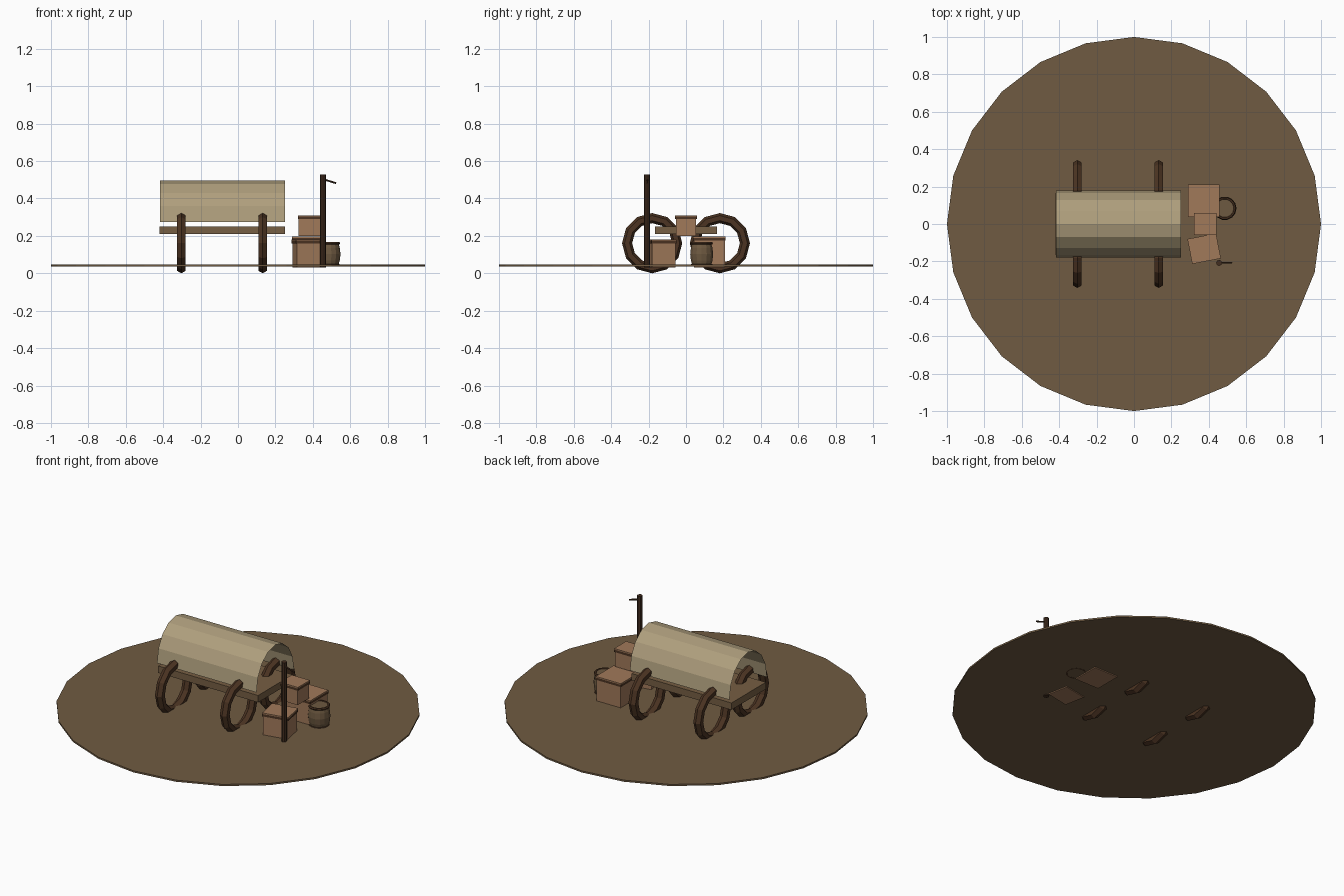
import bpy, bmesh, math
from mathutils import Vector, Matrix

if "Cube" in bpy.data.objects:
    bpy.data.objects.remove(bpy.data.objects["Cube"])


def material(name, rgb):
    m = bpy.data.materials.new(name)
    m.diffuse_color = (*rgb, 1)
    m.use_nodes = True
    m.node_tree.nodes["Principled BSDF"].inputs["Base Color"].default_value = m.diffuse_color
    return m


DIRT = material("dirt", (0.162, 0.105, 0.054))
CANVAS = material("canvas", (0.43, 0.345, 0.205))
CRATE = material("crate wood", (0.355, 0.192, 0.102))
BED = material("bed wood", (0.18, 0.112, 0.056))
BARREL = material("barrel wood", (0.155, 0.1, 0.052))
DARK = material("dark wood", (0.072, 0.034, 0.016))
POST = material("post wood", (0.055, 0.027, 0.014))


def finish(name, bm, mat):
    bmesh.ops.recalc_face_normals(bm, faces=bm.faces)
    me = bpy.data.meshes.new(name)
    bm.to_mesh(me)
    bm.free()
    me.materials.append(mat)
    ob = bpy.data.objects.new(name, me)
    bpy.context.collection.objects.link(ob)
    return ob


def box(name, centre, size, mat, turn=0):
    bm = bmesh.new()
    bmesh.ops.create_cube(bm, size=1)
    bm.transform(Matrix.Translation(centre) @ Matrix.Rotation(math.radians(turn), 4, 'Z')
                 @ Matrix.Diagonal((*size, 1)))
    return finish(name, bm, mat)


def rod(name, a, b, radius, sides, mat):
    a, b = Vector(a), Vector(b)
    bm = bmesh.new()
    bmesh.ops.create_cone(bm, cap_ends=True, segments=sides, radius1=radius,
                          radius2=radius, depth=(b - a).length)
    bm.transform(Matrix.Translation((a + b) / 2)
                 @ (b - a).to_track_quat('Z', 'Y').to_matrix().to_4x4())
    return finish(name, bm, mat)


def lathe(name, profile, sides, matrix, mat, closed):
    """Spin an (r, z) profile about z; closed profiles give rings, open ones get end caps."""
    bm = bmesh.new()
    rings = []
    for i in range(sides):
        a = 2 * math.pi * i / sides
        rings.append([bm.verts.new((r * math.cos(a), r * math.sin(a), z)) for r, z in profile])
    n = len(profile)
    for i in range(sides):
        p, q = rings[i], rings[(i + 1) % sides]
        for j in range(n if closed else n - 1):
            k = (j + 1) % n
            bm.faces.new((p[j], q[j], q[k], p[k]))
    if not closed:
        bm.faces.new([r[0] for r in rings])
        bm.faces.new([r[-1] for r in rings])
    bm.transform(matrix)
    return finish(name, bm, mat)


def ring(name, major, minor, sides, tube, matrix, mat):
    profile = [(major + minor * math.cos(2 * math.pi * j / tube),
                minor * math.sin(2 * math.pi * j / tube)) for j in range(tube)]
    return lathe(name, profile, sides, matrix, mat, True)


# Ground disc
rod("ground_disc", (0, 0, 0.037), (0, 0, 0.047), 1.0, 24, DIRT)

# Wagon bed
box("wagon_bed", (-0.085, 0, 0.23), (0.67, 0.33, 0.042), BED)

# Canvas cover: open half tube
bm = bmesh.new()
rows = []
for i in range(9):
    a = math.pi * i / 8
    y, z = 0.18 * math.cos(a), 0.275 + 0.22 * math.sin(a)
    rows.append([bm.verts.new((x, y, z)) for x in (-0.417, 0.25)])
for p, q in zip(rows, rows[1:]):
    bm.faces.new((p[0], q[0], q[1], p[1]))
cover = finish("canvas_cover", bm, CANVAS)
if cover.data.polygons[4].normal.z < 0:
    cover.data.flip_normals()

# Four wheels
for end, x in (("rear", -0.303), ("front", 0.132)):
    for side, y in (("right", -0.181), ("left", 0.181)):
        ring(f"{end}_{side}_wheel", 0.134, 0.027, 12, 6,
             Matrix.Translation((x, y, 0.161)) @ Matrix.Rotation(math.pi / 2, 4, 'Y'), DARK)


# Crates with a dark band under the lid
def crate(name, x, y, z0, z1, sx, sy, turn):
    box(name, (x, y, (z0 + z1) / 2), (sx, sy, z1 - z0), CRATE, turn)
    box(name + "_band", (x, y, z1 - 0.014), (sx + 0.008, sy + 0.008, 0.014), DARK, turn)
    box(name + "_lid", (x, y, z1 - 0.0035), (sx + 0.008, sy + 0.008, 0.007), CRATE, turn)


crate("front_crate", 0.375, -0.132, 0.031, 0.181, 0.148, 0.128, 11)
crate("back_crate", 0.373, 0.125, 0.031, 0.196, 0.16, 0.165, 0)
crate("top_crate", 0.381, 0, 0.2, 0.31, 0.113, 0.107, 0)

# Barrel with hoops at both ends
place = Matrix.Translation((0.485, 0.084, 0))
lathe("barrel", [(0.05, 0.038), (0.059, 0.068), (0.063, 0.102), (0.059, 0.136), (0.051, 0.163)],
      14, place, BARREL, False)
for name, z in (("barrel_bottom_hoop", 0.043), ("barrel_top_hoop", 0.16)):
    ring(name, 0.054, 0.0075, 14, 6, place @ Matrix.Translation((0, 0, z)), DARK)

# Post with a sloping peg
rod("post", (0.455, -0.208, 0.032), (0.455, -0.208, 0.527), 0.016, 8, POST)
rod("post_peg", (0.455, -0.208, 0.503), (0.524, -0.208, 0.482), 0.005, 6, POST)
